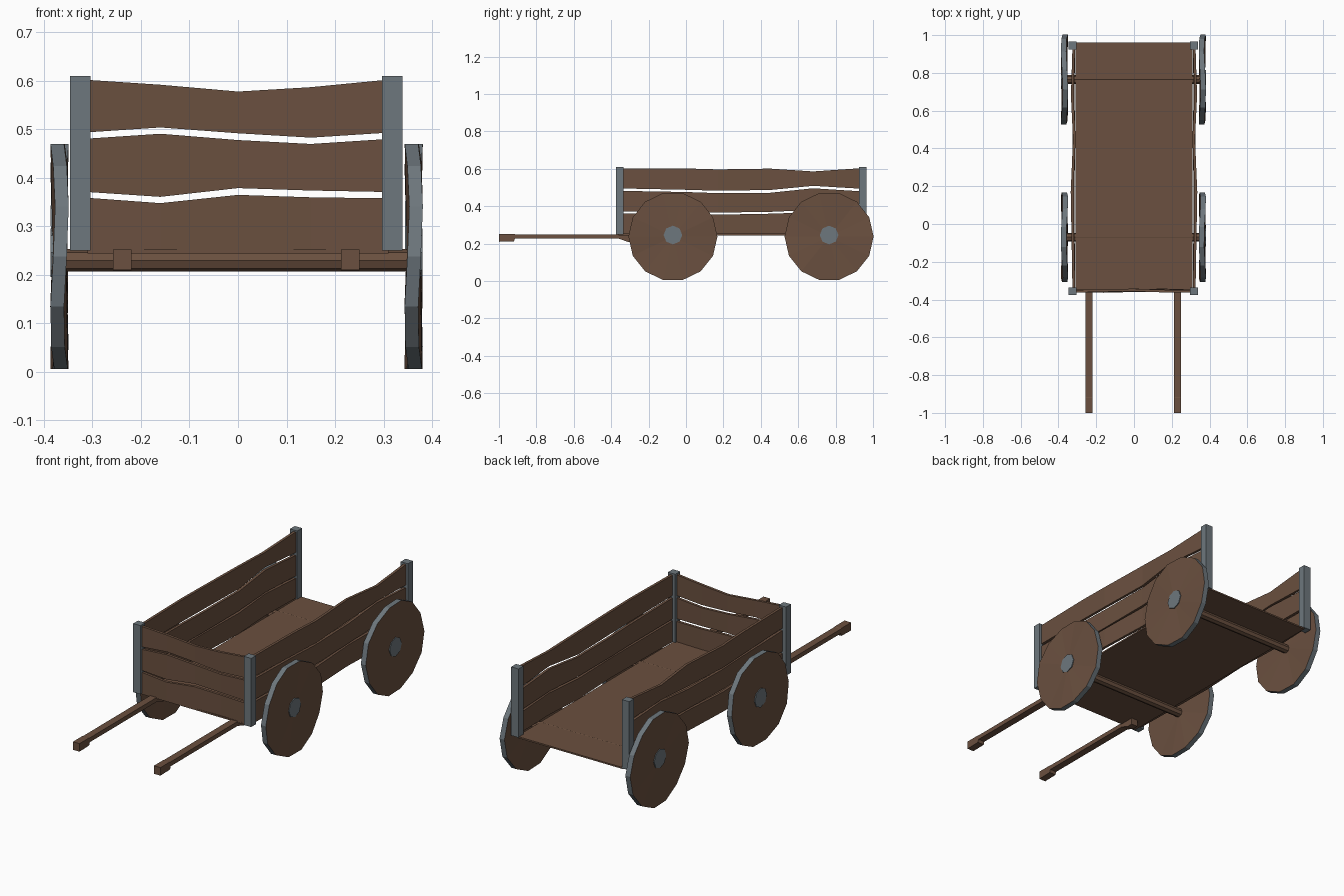
import bpy, bmesh, math
from mathutils import Matrix

if "Cube" in bpy.data.objects:
    bpy.data.objects.remove(bpy.data.objects["Cube"])


def material(name, rgb):
    m = bpy.data.materials.new(name)
    m.diffuse_color = (*rgb, 1)
    m.use_nodes = True
    m.node_tree.nodes["Principled BSDF"].inputs["Base Color"].default_value = m.diffuse_color
    return m


WOOD = material("brown wood", (0.145, 0.080, 0.050))
IRON = material("grey iron", (0.155, 0.185, 0.205))


def finish(name, bm, *mats):
    bmesh.ops.recalc_face_normals(bm, faces=bm.faces)
    me = bpy.data.meshes.new(name)
    bm.to_mesh(me)
    bm.free()
    for m in mats:
        me.materials.append(m)
    ob = bpy.data.objects.new(name, me)
    bpy.context.collection.objects.link(ob)
    return ob


def box(name, lo, hi, mat):
    bm = bmesh.new()
    bmesh.ops.create_cube(bm, size=1)
    for v in bm.verts:
        v.co = [(a + b) / 2 + c * (b - a) for a, b, c in zip(lo, hi, v.co)]
    return finish(name, bm, mat)


def sweep(name, sections, mat):
    """Join four-cornered cross-sections into a closed bar."""
    bm = bmesh.new()
    rings = [[bm.verts.new(p) for p in s] for s in sections]
    for a, b in zip(rings, rings[1:]):
        for i in range(4):
            j = (i + 1) % 4
            bm.faces.new((a[i], a[j], b[j], b[i]))
    bm.faces.new(rings[0])
    bm.faces.new(rings[-1][::-1])
    return finish(name, bm, mat)


def cylinder_x(name, x0, x1, y, z, r, n, mat):
    bm = bmesh.new()
    bmesh.ops.create_cone(bm, cap_ends=True, segments=n, radius1=r, radius2=r, depth=x1 - x0,
                          matrix=Matrix.Translation(((x0 + x1) / 2, y, z)) @ Matrix.Rotation(math.pi / 2, 4, 'Y'))
    return finish(name, bm, mat)


# wagon bed
box("bed", (-0.31, -0.36, 0.244), (0.31, 0.96, 0.252), WOOD)

# corner posts
for px, sx in ((-0.325, "left"), (0.318, "right")):
    for py, sy in ((-0.355, "front"), (0.945, "back")):
        box(f"{sy}_{sx}_post", (px - 0.021, py - 0.02, 0.25), (px + 0.021, py + 0.02, 0.61), IRON)

# front boards: bottom and top edges at five stations
FX = (-0.31, -0.16, 0, 0.15, 0.305)
FRONT = (((.252, .252, .252, .252, .252), (.359, .348, .365, .360, .358)),
         ((.371, .361, .379, .374, .371), (.481, .491, .478, .470, .480)),
         ((.494, .504, .492, .483, .493), (.602, .592, .578, .587, .602)))
for k, (bot, top) in enumerate(FRONT):
    secs = []
    for i, x in enumerate(FX):
        y = -0.353 - 0.004 * math.sin(i * 1.6 + k)
        secs.append([(x, y - .007, bot[i]), (x, y + .007, bot[i]), (x, y + .007, top[i]), (x, y - .007, top[i])])
    sweep(f"front_board_{k + 1}", secs, WOOD)

# side boards, bowed gently in and out
SY = (-0.34, 0.0, 0.17, 0.45, 0.68, 0.93)
SIDE = (((.252, .252, .252, .252, .254, .256), (.362, .358, .355, .360, .368, .360)),
        ((.372, .370, .366, .370, .380, .372), (.482, .476, .470, .472, .496, .480)),
        ((.495, .488, .483, .487, .509, .494), (.602, .602, .597, .601, .586, .603)))
BOW = (0, .006, .009, -.003, .008, 0)
for sx, side in ((-1, "left"), (1, "right")):
    for k, (bot, top) in enumerate(SIDE):
        secs = []
        for i, y in enumerate(SY):
            x = sx * (0.319 + BOW[i] * (1 if k != 1 else 0.4))
            secs.append([(x - .007, y, bot[i]), (x + .007, y, bot[i]), (x + .007, y, top[i]), (x - .007, y, top[i])])
        sweep(f"{side}_board_{k + 1}", secs, WOOD)

# pull shafts with grip blocks and dropped inner ends
SHAFT = ((-1.0, .210, .252), (-0.92, .212, .252), (-0.915, .227, .250),
         (-0.36, .227, .250), (-0.31, .209, .247), (-0.28, .209, .247))
for cx, side in ((-0.239, "left"), (0.231, "right")):
    sweep(f"{side}_shaft", [[(cx - .019, y, a), (cx + .019, y, a), (cx + .019, y, b), (cx - .019, y, b)]
                            for y, a, b in SHAFT], WOOD)

# axles and wheels
for wy, where in ((-0.07, "front"), (0.765, "back")):
    cylinder_x(f"{where}_axle", -0.36, 0.36, wy, 0.23, 0.023, 8, WOOD)
    for cx, side in ((-0.368, "left"), (0.362, "right")):
        s = 1 if cx > 0 else -1
        bm = bmesh.new()
        bmesh.ops.create_cone(bm, cap_ends=True, cap_tris=True, segments=14, radius1=0.238, radius2=0.238,
                              depth=0.028, matrix=Matrix.Rotation(math.pi / 2, 4, 'Y'))
        for f in bm.faces:  # iron rim, wooden discs
            f.material_index = 1 if abs(f.normal.x) < 0.5 else 0
        for v in bm.verts:  # hand-made wobble
            if math.hypot(v.co.y, v.co.z) > 0.1:
                v.co.x += 0.005 * math.sin(3 * math.atan2(v.co.z, v.co.y) + wy * 3)
            v.co += Matrix.Translation((cx, wy, 0.238)).translation
        finish(f"{where}_{side}_wheel", bm, WOOD, IRON)
        a, b = sorted((cx, cx + s * 0.018))
        cylinder_x(f"{where}_{side}_hub", a, b, wy, 0.246, 0.05, 8, IRON)
